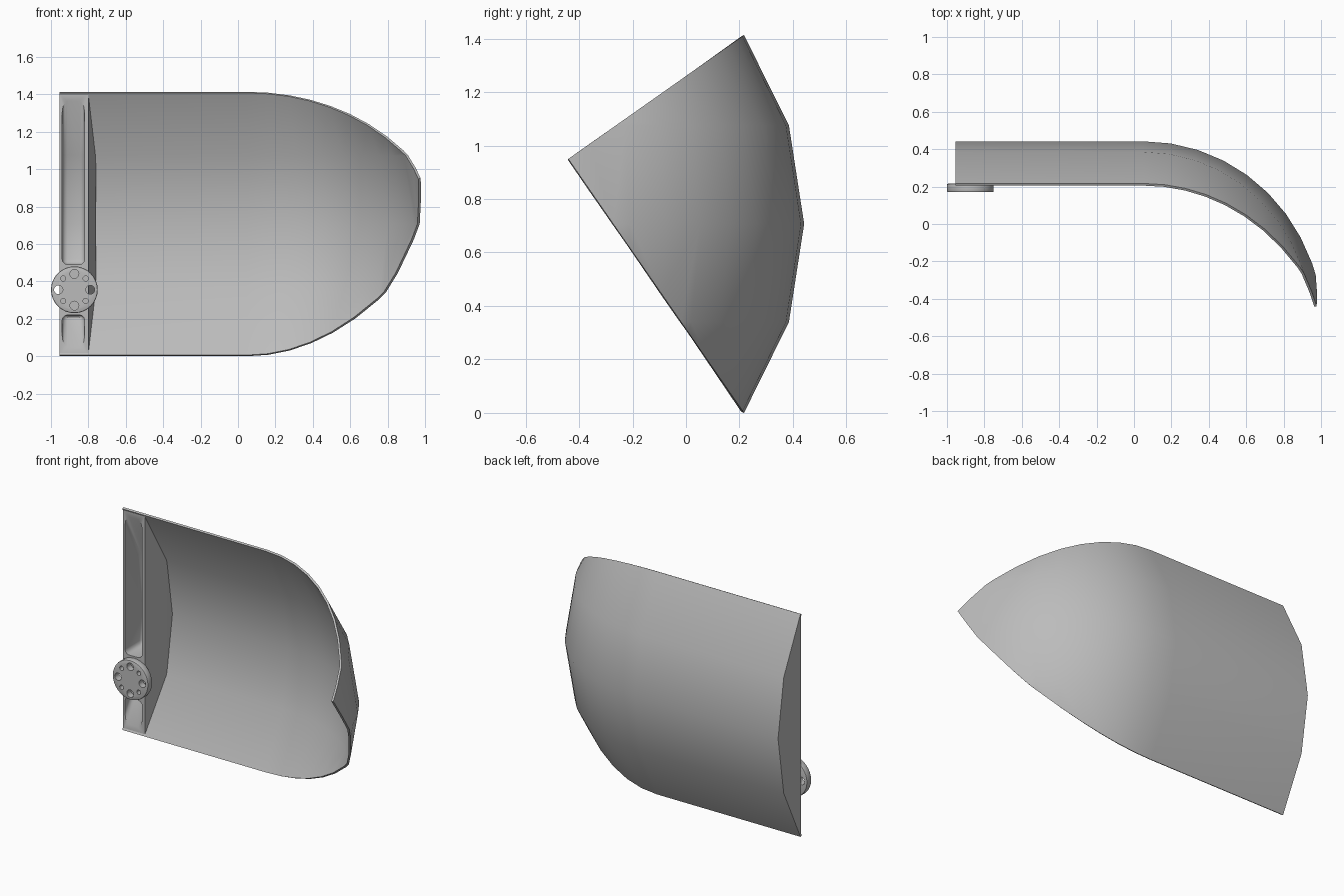
import bpy, bmesh
from math import sin, cos, pi, radians
from mathutils import Vector, Matrix

cube = bpy.data.objects.get("Cube")
if cube:
    bpy.data.objects.remove(cube, do_unlink=True)

grey = bpy.data.materials.new("plain_grey")
grey.use_nodes = True
COLOR = (0.5, 0.5, 0.5, 1)
grey.diffuse_color = COLOR
grey.node_tree.nodes["Principled BSDF"].inputs["Base Color"].default_value = COLOR

# Shell cross-section as (y, z), and the vertical axis the nose turns around
PROFILE = [(0.217, 0.0), (0.385, 0.34), (0.442, 0.707), (0.385, 1.075), (0.217, 1.413)]
END_X, BEND_X, AXIS_Y = -0.955, 0.05, -0.5
FRONT_Y = 0.217


def make_object(name, bm):
    bmesh.ops.recalc_face_normals(bm, faces=bm.faces[:])
    mesh = bpy.data.meshes.new(name)
    bm.to_mesh(mesh)
    bm.free()
    mesh.materials.append(grey)
    obj = bpy.data.objects.new(name, mesh)
    bpy.context.collection.objects.link(obj)
    return obj


def activate(obj):
    bpy.ops.object.select_all(action='DESELECT')
    obj.select_set(True)
    bpy.context.view_layer.objects.active = obj


def apply(obj, kind, **settings):
    mod = obj.modifiers.new(kind.lower(), kind)
    for key, value in settings.items():
        setattr(mod, key, value)
    activate(obj)
    bpy.ops.object.modifier_apply(modifier=mod.name)


def cut(obj, cutter):
    cutter.hide_render = True
    apply(obj, 'BOOLEAN', operation='DIFFERENCE', object=cutter, solver='EXACT')
    bpy.data.objects.remove(cutter, do_unlink=True)


def smooth(obj, angle=35):
    activate(obj)
    bpy.ops.object.shade_smooth_by_angle(angle=radians(angle))


def prism(points, x0, x1):
    """Closed (y, z) outline extruded along x."""
    bm = bmesh.new()
    ends = [[bm.verts.new((x, y, z)) for y, z in points] for x in (x0, x1)]
    for ring in ends:
        bm.faces.new(ring)
    n = len(points)
    for i in range(n):
        j = (i + 1) % n
        bm.faces.new((ends[0][i], ends[0][j], ends[1][j], ends[1][i]))
    bmesh.ops.recalc_face_normals(bm, faces=bm.faces[:])
    return bm


def rod(name, x, z, radius, y0, y1, sides):
    bm = bmesh.new()
    place = Matrix.Translation((x, (y0 + y1) / 2, z)) @ Matrix.Rotation(pi / 2, 4, 'X')
    bmesh.ops.create_cone(bm, cap_ends=True, segments=sides, radius1=radius,
                          radius2=radius, depth=y1 - y0, matrix=place)
    return make_object(name, bm)


# Curved shell: straight run, then the section turned about the axis
bm = bmesh.new()
STEPS = 10
columns = [[bm.verts.new((END_X, y, z)) for y, z in PROFILE]]
for i in range(STEPS + 1):
    t = i / STEPS
    a = t * pi / 2
    stretch = 1 + 0.04 * t ** 8
    columns.append([bm.verts.new((BEND_X + (y - AXIS_Y) * sin(a) * stretch,
                                  AXIS_Y + (y - AXIS_Y) * cos(a), z)) for y, z in PROFILE])
for left, right in zip(columns, columns[1:]):
    for k in range(len(PROFILE) - 1):
        bm.faces.new((left[k], right[k], right[k + 1], left[k + 1]))

# Trim the nose with two slanted planes that meet at the tip
TIP = Vector((0, -0.44, 0.95))
for corner_z, side in ((0.0, 1), (1.413, -1)):
    corner = Vector((0, FRONT_Y, corner_z))
    along = TIP - corner
    keep = Vector((0, along.z, -along.y)) * side
    bmesh.ops.bisect_plane(bm, geom=bm.verts[:] + bm.edges[:] + bm.faces[:], dist=1e-4,
                           plane_co=corner, plane_no=keep.normalized(), clear_inner=True)
shell = make_object("curved_shell", bm)
centre = Vector((0, -0.3, 0.7))
face = max(shell.data.polygons, key=lambda p: p.area)
if face.normal.dot(face.center - centre) < 0:
    shell.data.flip_normals()
apply(shell, 'SOLIDIFY', thickness=0.013, offset=-1)
smooth(shell)

# End block with a flared foot where it meets the shell
inset = [(y - 0.006, z + (0.707 - z) * 0.008) for y, z in PROFILE]
bm = prism(inset, END_X, -0.80)
for v in bm.verts:
    if v.co.x > -0.9:
        v.co.x += 0.04 * min(1, (v.co.y - inset[0][0]) / 0.17)
bmesh.ops.triangulate(bm, faces=[f for f in bm.faces if f.normal.x > 0.5])
block = make_object("end_block", bm)

# Two rounded pockets in the end block, either side of the hub
for low, high in ((0.02, 0.22), (0.49, 1.395)):
    floor = [(y - 0.03, z) for y, z in PROFILE]
    bm = prism([(0.0, 0.0)] + floor + [(0.0, 1.413)], -0.94, -0.82)
    for z, direction in ((low, -1), (high, 1)):
        made = bmesh.ops.bisect_plane(bm, geom=bm.verts[:] + bm.edges[:] + bm.faces[:],
                                      plane_co=(0, 0, z), plane_no=(0, 0, direction),
                                      clear_outer=True)
        rim = [e for e in made["geom_cut"] if isinstance(e, bmesh.types.BMEdge)]
        bmesh.ops.holes_fill(bm, edges=rim)
    bmesh.ops.recalc_face_normals(bm, faces=bm.faces[:])
    corners = [e for e in bm.edges if max(v.co.y for v in e.verts) > 0.1
               and e.calc_face_angle(0) > radians(40)]
    bmesh.ops.bevel(bm, geom=corners, offset=0.028, segments=3, profile=0.5,
                    affect='EDGES', clamp_overlap=True)
    cut(block, make_object("pocket_cutter", bm))
smooth(block)

# Round hub plate with alternating large and small through holes
HUB_X, HUB_Z = -0.875, 0.355
hub = rod("hub_plate", HUB_X, HUB_Z, 0.125, 0.17, 0.216, 32)
apply(hub, 'BEVEL', width=0.007, segments=2, limit_method='ANGLE')
for i in range(8):
    a = i * pi / 4
    radius = 0.014 if i % 2 else 0.024
    cut(hub, rod("hole_cutter", HUB_X + 0.085 * cos(a), HUB_Z + 0.085 * sin(a),
                 radius, 0.1, 0.3, 12))
smooth(hub)
